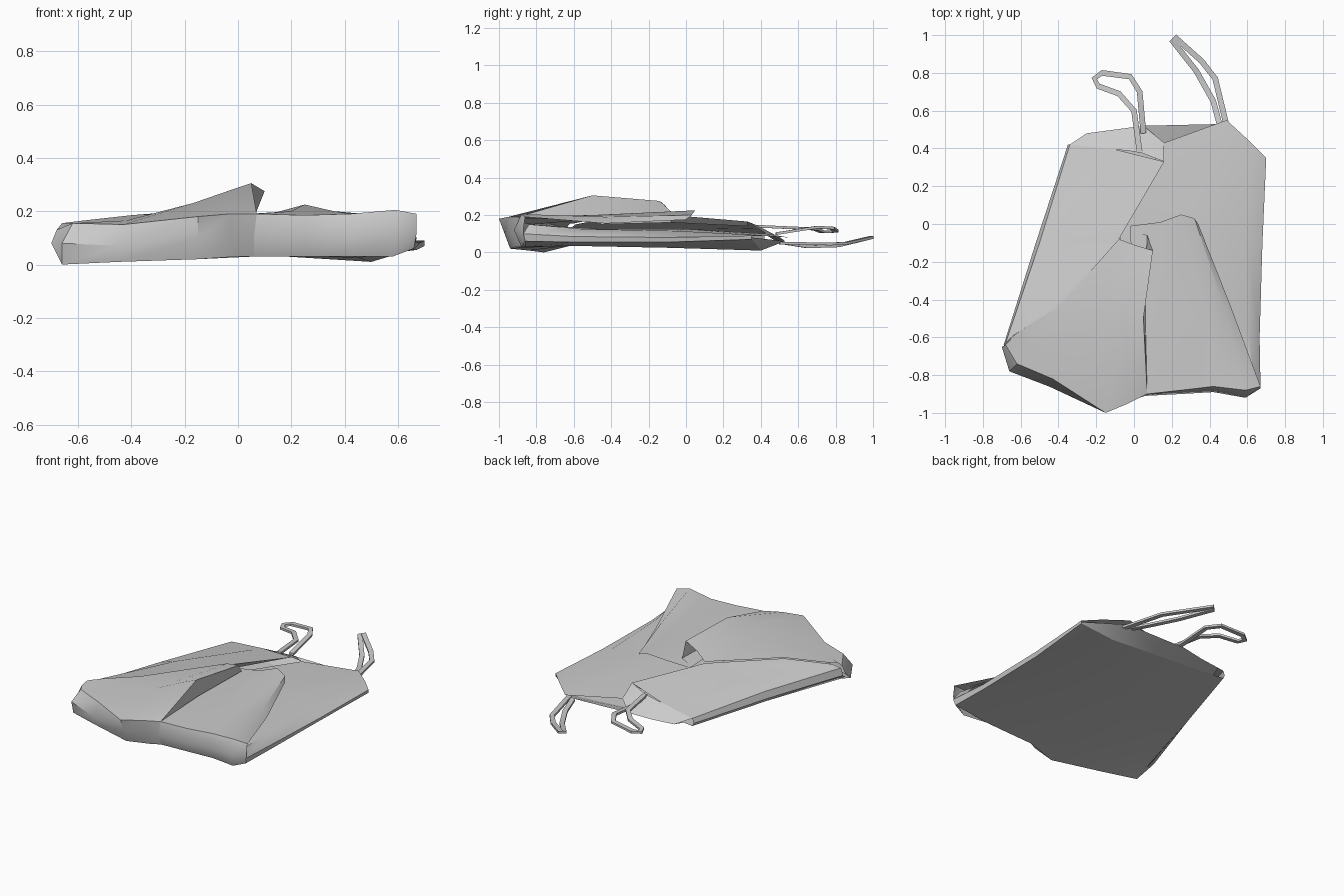
import bpy, math
from mathutils import Vector


def make(name, verts, faces, angle=40):
    me = bpy.data.meshes.new(name)
    me.from_pydata(verts, [], faces)
    me.update()
    ob = bpy.data.objects.new(name, me)
    bpy.context.collection.objects.link(ob)
    me.shade_smooth()
    me.set_sharp_from_angle(angle=math.radians(angle))
    return ob


def loft(name, rows):
    """Cloth panel: quads between rows of equal length."""
    n = len(rows[0])
    verts = [p for r in rows for p in r]
    faces = [(i * n + j, (i + 1) * n + j, (i + 1) * n + j + 1, i * n + j + 1)
             for i in range(len(rows) - 1) for j in range(n - 1)]
    return make(name, verts, faces)


def strap(name, path, w=0.03, t=0.014):
    """Flat four-sided band swept along a path."""
    pts = [Vector(p) for p in path]
    verts, faces = [], []
    for i, p in enumerate(pts):
        d = pts[min(i + 1, len(pts) - 1)] - pts[max(i - 1, 0)]
        side = Vector((-d.y, d.x, 0)).normalized() * w / 2
        up = Vector((0, 0, t / 2))
        verts += [p + side + up, p - side + up, p - side - up, p + side - up]
    for i in range(len(pts) - 1):
        for j in range(4):
            a, b = i * 4 + j, i * 4 + (j + 1) % 4
            faces.append((a, b, b + 4, a + 4))
    e = len(verts) - 4
    faces += [(3, 2, 1, 0), (e, e + 1, e + 2, e + 3)]
    return make(name, verts, faces)


# underside of the bag
loft("bottom_panel", [
    [(-.66, -.76, 0), (-.45, -.84, .01), (-.15, -.94, .02), (.06, -.88, .03), (.42, -.86, .03), (.66, -.86, .06)],
    [(-.68, -.63, .05), (-.45, -.6, .04), (-.15, -.6, .04), (.06, -.6, .04), (.42, -.6, .035), (.66, -.6, .055)],
    [(-.51, -.1, .06), (-.3, -.1, .05), (-.05, -.1, .04), (.1, -.1, .035), (.45, -.1, .025), (.67, -.1, .055)],
    [(-.34, .42, .05), (-.27, .41, .05), (-.1, .4, .045), (.1, .4, .035), (.5, .4, .01), (.7, .35, .07)]])

# left half of the front, folded back over and rising to a ridge
loft("front_left_flap", [
    [(-.66, -.76, 0), (-.70, -.65, .08), (-.68, -.64, .13), (-.66, -.62, .155), (-.65, -.6, .155)],
    [(-.66, -.76, 0), (-.66, -.78, .08), (-.62, -.74, .155), (-.6, -.65, .155), (-.58, -.55, .165)],
    [(-.45, -.84, .01), (-.45, -.86, .07), (-.43, -.82, .15), (-.42, -.65, .165), (-.4, -.44, .185)],
    [(-.15, -.94, .02), (-.15, -.97, .1), (-.15, -1, .18), (-.17, -.6, .23), (-.08, -.08, .21)],
    [(.0, -.91, .03), (-.03, -.94, .1), (-.03, -.95, .19), (-.04, -.53, .275), (.0, -.11, .25)],
    [(.06, -.88, .03), (.06, -.91, .1), (.07, -.9, .19), (.05, -.5, .305), (.1, -.14, .275)]])

# fold tucked under the ridge
loft("ridge_fold", [
    [(.07, -.9, .19), (.05, -.5, .305), (.1, -.14, .275)],
    [(.07, -.9, .19), (.06, -.5, .2), (.07, -.06, .2)],
    [(.07, -.9, .18), (.0, -.5, .18), (-.02, -.03, .18)]])

# right half of the front, folded back over
loft("front_right_flap", [
    [(.06, -.88, .03), (.06, -.91, .1), (.07, -.9, .19), (.04, -.5, .19), (-.02, -.01, .18)],
    [(.25, -.87, .03), (.25, -.9, .1), (.25, -.88, .185), (.2, -.5, .2), (.14, .01, .195)],
    [(.42, -.86, .03), (.42, -.89, .1), (.42, -.86, .19), (.36, -.48, .2), (.25, .05, .225)],
    [(.58, -.88, .03), (.59, -.92, .12), (.59, -.88, .205), (.47, -.42, .19), (.32, .03, .2)],
    [(.66, -.86, .06), (.67, -.87, .12), (.67, -.86, .19), (.51, -.43, .155), (.34, 0, .175)]])

# right side rolled over its outer edge
loft("right_side_panel", [
    [(.66, -.86, .06), (.67, -.87, .1), (.64, -.84, .15), (.3, -.8, .13), (0, -.78, .12)],
    [(.66, -.6, .055), (.665, -.6, .085), (.6, -.55, .125), (.3, -.45, .125), (-.05, -.4, .12)],
    [(.67, -.1, .055), (.68, -.1, .08), (.59, -.05, .115), (.28, 0, .125), (-.08, 0, .12)],
    [(.7, .35, .07), (.7, .35, .09), (.61, .44, .09), (.49, .55, .08), (.16, .43, .1)]])

# lower lip of the bag mouth
loft("mouth_lip", [
    [(-.27, .41, .05), (-.1, .4, .045), (.1, .4, .035), (.5, .4, .01), (.7, .35, .07)],
    [(-.25, .48, .06), (-.1, .5, .06), (.05, .52, .07), (.49, .53, .06), (.7, .35, .08)]])

# left side folded inward
loft("left_side_panel", [
    [(-.66, -.7, .03), (-.69, -.64, .07), (-.68, -.63, .12), (-.64, -.59, .15), (-.4, -.44, .18), (-.4, -.46, .15)],
    [(-.51, -.1, .06), (-.52, -.1, .08), (-.5, -.1, .12), (-.38, -.1, .16), (-.08, -.08, .2), (-.1, -.08, .16)],
    [(-.34, .42, .05), (-.35, .42, .07), (-.34, .42, .1), (-.1, .395, .13), (.16, .33, .165), (.1, .33, .14)]])
loft("left_mouth_tuck", [
    [(-.34, .42, .1), (-.1, .395, .13), (.03, .38, .145), (.16, .33, .165)],
    [(-.25, .48, .06), (-.1, .5, .06), (.05, .52, .07), (.16, .43, .1)]])

# carrying handles
strap("left_handle", [(.03, .38, .14), (.0, .6, .13), (-.08, .69, .125), (-.19, .73, .11), (-.21, .77, .11),
                      (-.17, .8, .115), (-.02, .78, .13), (.03, .7, .135), (.05, .48, .1)])
strap("right_handle", [(.455, .52, .05), (.42, .65, .03), (.33, .81, .035), (.2, .975, .075), (.215, .99, .08),
                       (.36, .86, .05), (.43, .77, .045), (.495, .5, .05)])
